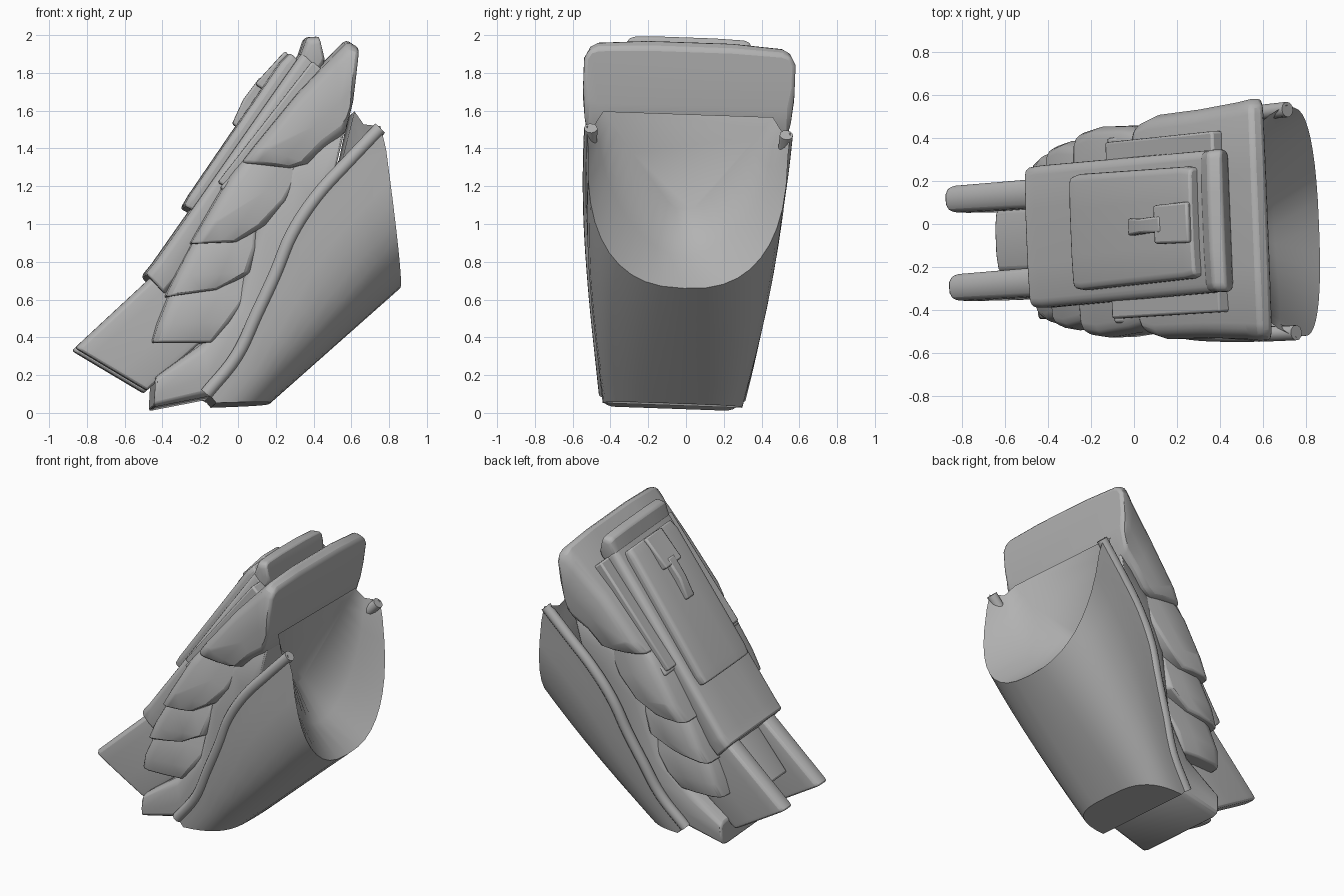
import bpy, bmesh, math
from mathutils import Matrix, Vector

cube = bpy.data.objects.get("Cube")
if cube:
    bpy.data.objects.remove(cube)

mat = bpy.data.materials.new("steel_grey")
mat.use_nodes = True
GREY = (0.45, 0.45, 0.45, 1)
mat.diffuse_color = GREY
mat.node_tree.nodes["Principled BSDF"].inputs["Base Color"].default_value = GREY

# The whole piece leans slightly to one side
LEAN = (Matrix.Translation((0, -0.068, 0)) @ Matrix.Rotation(0.04, 4, 'Z')
        @ Matrix.Rotation(-0.035, 4, 'X'))


def finish(name, bm, bevel=0.0, angle=40):
    bmesh.ops.recalc_face_normals(bm, faces=bm.faces)
    me = bpy.data.meshes.new(name)
    bm.to_mesh(me)
    bm.free()
    me.materials.append(mat)
    ob = bpy.data.objects.new(name, me)
    bpy.context.collection.objects.link(ob)
    ob.matrix_world = LEAN
    if bevel:
        mod = ob.modifiers.new("soft_edges", 'BEVEL')
        mod.width, mod.segments, mod.angle_limit = bevel, 2, math.radians(35)
    bpy.ops.object.select_all(action='DESELECT')
    ob.select_set(True)
    bpy.context.view_layer.objects.active = ob
    bpy.ops.object.shade_smooth_by_angle(angle=math.radians(angle))
    return ob


def skin(bm, rings, closed):
    """Bridge consecutive rings of points with quads."""
    rows = [[bm.verts.new(p) for p in r] for r in rings]
    n = len(rows[0])
    for a, b in zip(rows, rows[1:]):
        for i in range(n if closed else n - 1):
            j = (i + 1) % n
            bm.faces.new((a[i], a[j], b[j], b[i]))
    return rows


# Half contours: fraction from outer to inner edge, fraction of half width
ROUND = [(-0.03, 0.4), (0.01, 0.87), (0.06, 0.95), (0.2, 1), (0.6, 1), (0.92, 0.97), (1, 0.85)]
BOX = [(0, 1), (1, 1)]


def loft(name, sections, contour=ROUND, y=0.0, bevel=0.012):
    """Each section is outer x, outer z, inner x, inner z, half width."""
    rings = []
    for x0, z0, x1, z1, w in sections:
        half = [(x0 + (x1 - x0) * t, w * s, z0 + (z1 - z0) * t) for t, s in contour]
        ring = half + [(x, -v, z) for x, v, z in reversed(half)]
        rings.append([(x, v + y, z) for x, v, z in ring])
    bm = bmesh.new()
    rows = skin(bm, rings, True)
    bm.faces.new(rows[0])
    bm.faces.new(rows[-1])
    return finish(name, bm, bevel)


def mirrored(half):
    """Complete a half outline that ends on the centre line."""
    return half + [Vector((p.x, -p.y, p.z)) for p in reversed(half[:-1])]


# Outer shell: open trough from the narrow wrist end to the wide scooped end
STEPS = 10
low, high = [Vector((-0.18, 0.37, 0.1))], [Vector((0.735, 0.54, 1.5))]
for k in range(STEPS + 1):
    a = math.pi / 2 * k / STEPS
    s, c = math.sin(a) ** 0.8, max(0, math.cos(a)) ** 0.8
    if k == STEPS:
        c = 0
    low.append(Vector((-0.13 + 0.3 * s, 0.37 * c ** 0.7, 0.04 + 0.01 * s)))
    high.append(Vector((0.765 + 0.095 * s, 0.53 * c, 1.38 - 0.72 * s)))
RIM = [(0, 0), (0.14, 0.03), (0.3, -0.01), (0.45, -0.05), (0.6, -0.1),
       (0.74, -0.1), (0.88, -0.05), (1, 0)]
stations = []
for t, shift in RIM:
    half = []
    for i, (a, b) in enumerate(zip(low, high)):
        p = a.lerp(b, t)
        p.x += shift * max(0, 1 - i / 5)
        p.y *= 1 + 0.25 * t * (1 - t)
        half.append(p)
    stations.append(mirrored(half))
bm = bmesh.new()
rows = skin(bm, stations, False)
bm.faces.new(rows[0])
finish("outer_shell", bm, angle=50)

# Scooped end of the shell, running in to a leaning triangular panel
inner = []
for k in range(STEPS + 2):
    f = 1 - k / (STEPS + 1)
    rise = math.hypot(f, 0.15)
    inner.append(Vector((0.46 + 0.14 * rise, 0.45 * f, 0.975 + 0.6 * rise)))
middle = [a.lerp(b, 0.5) + Vector((-0.02, 0, -0.03)) for a, b in zip(high, inner)]
bm = bmesh.new()
rows = skin(bm, [mirrored(high), mirrored(middle), mirrored(inner)], False)
bm.faces.new(rows[-1])
finish("scooped_end", bm, angle=50)

# Rolled rim along both long edges of the shell
for side, label in ((0, "left"), (-1, "right")):
    cu = bpy.data.curves.new(label + "_rim", 'CURVE')
    cu.dimensions = '3D'
    cu.bevel_depth, cu.bevel_resolution, cu.use_fill_caps = 0.036, 3, True
    sp = cu.splines.new('BEZIER')
    sp.bezier_points.add(len(stations) - 1)
    for bp, st in zip(sp.bezier_points, stations):
        edge = st[side]
        bp.co = (edge.x, edge.y * 0.96, edge.z - 0.01)
        bp.handle_left_type = bp.handle_right_type = 'AUTO'
    sp.resolution_u = 5
    cu.materials.append(mat)
    rim = bpy.data.objects.new(label + "_rim", cu)
    bpy.context.collection.objects.link(rim)
    rim.matrix_world = LEAN

# Inner sleeve with flared foot
loft("inner_sleeve", [(-0.45, 0.18, -0.46, 0.02, 0.36), (-0.2, 0.36, -0.15, 0.08, 0.35),
                      (-0.02, 0.57, 0.15, 0.3, 0.39), (0.08, 0.98, 0.36, 0.7, 0.43),
                      (0.25, 1.31, 0.45, 1.0, 0.46), (0.57, 1.575, 0.47, 1.15, 0.49)])

# Overlapping side lames, each flaring at its lower edge
loft("lame_lowest", [(-0.47, 0.36, -0.13, 0.36, 0.37), (-0.44, 0.46, -0.04, 0.47, 0.4),
                     (-0.36, 0.66, 0.06, 0.6, 0.38), (-0.3, 0.75, 0.08, 0.73, 0.36)])
loft("lame_lower", [(-0.4, 0.6, -0.12, 0.64, 0.42), (-0.35, 0.71, 0.06, 0.73, 0.44),
                    (-0.24, 0.92, 0.1, 0.86, 0.42), (-0.16, 1.02, 0.1, 0.96, 0.4)])
loft("lame_upper", [(-0.27, 0.88, -0.02, 0.89, 0.47), (-0.2, 1.0, 0.13, 0.98, 0.49),
                    (-0.06, 1.24, 0.25, 1.1, 0.48), (0.04, 1.37, 0.36, 1.3, 0.45)])
loft("lame_top", [(0.0, 1.31, 0.27, 1.28, 0.49), (0.07, 1.4, 0.36, 1.3, 0.52),
                  (0.3, 1.68, 0.44, 1.38, 0.53), (0.5, 1.89, 0.53, 1.44, 0.55),
                  (0.565, 1.955, 0.555, 1.48, 0.56), (0.625, 1.92, 0.59, 1.62, 0.56)],
     bevel=0.02)

# Stepped back plates
loft("back_plate", [(-0.5, 0.73, -0.4, 0.62, 0.325), (-0.45, 0.79, -0.33, 0.7, 0.33),
                    (0.33, 1.9, 0.43, 1.8, 0.33)])
loft("back_plate_lip", [(0.32, 1.88, 0.41, 1.79, 0.325), (0.355, 1.98, 0.44, 1.82, 0.33),
                        (0.42, 1.985, 0.45, 1.86, 0.33)], bevel=0.015)
loft("side_rail", [(-0.12, 1.21, -0.02, 1.14, 0.41), (0.38, 1.85, 0.46, 1.78, 0.42)], BOX)
loft("rail_clip", [(-0.11, 1.18, -0.05, 1.13, 0.43), (-0.04, 1.25, 0.02, 1.19, 0.43)], BOX)
loft("raised_panel", [(-0.295, 1.09, -0.22, 1.05, 0.26), (-0.26, 1.15, -0.18, 1.1, 0.27),
                      (0.22, 1.85, 0.32, 1.8, 0.26), (0.27, 1.9, 0.34, 1.83, 0.25)])
loft("latch_hook", [(-0.03, 1.53, 0.02, 1.5, 0.04), (0.03, 1.66, 0.09, 1.62, 0.035),
                    (0.12, 1.78, 0.17, 1.74, 0.04)], BOX)
loft("latch_block", [(0.09, 1.74, 0.16, 1.69, 0.09), (0.25, 1.915, 0.3, 1.85, 0.095)], BOX)

# Wrist prongs with a tongue between them
for y, label in ((0.205, "left"), (-0.205, "right")):
    loft(label + "_prong", [(-0.86, 0.33, -0.49, 0.11, 0.06), (-0.84, 0.35, -0.47, 0.13, 0.065),
                            (-0.43, 0.73, -0.08, 0.48, 0.07)], y=y)
loft("wrist_tongue", [(-0.64, 0.39, -0.45, 0.22, 0.15), (-0.36, 0.74, -0.1, 0.48, 0.16)])
